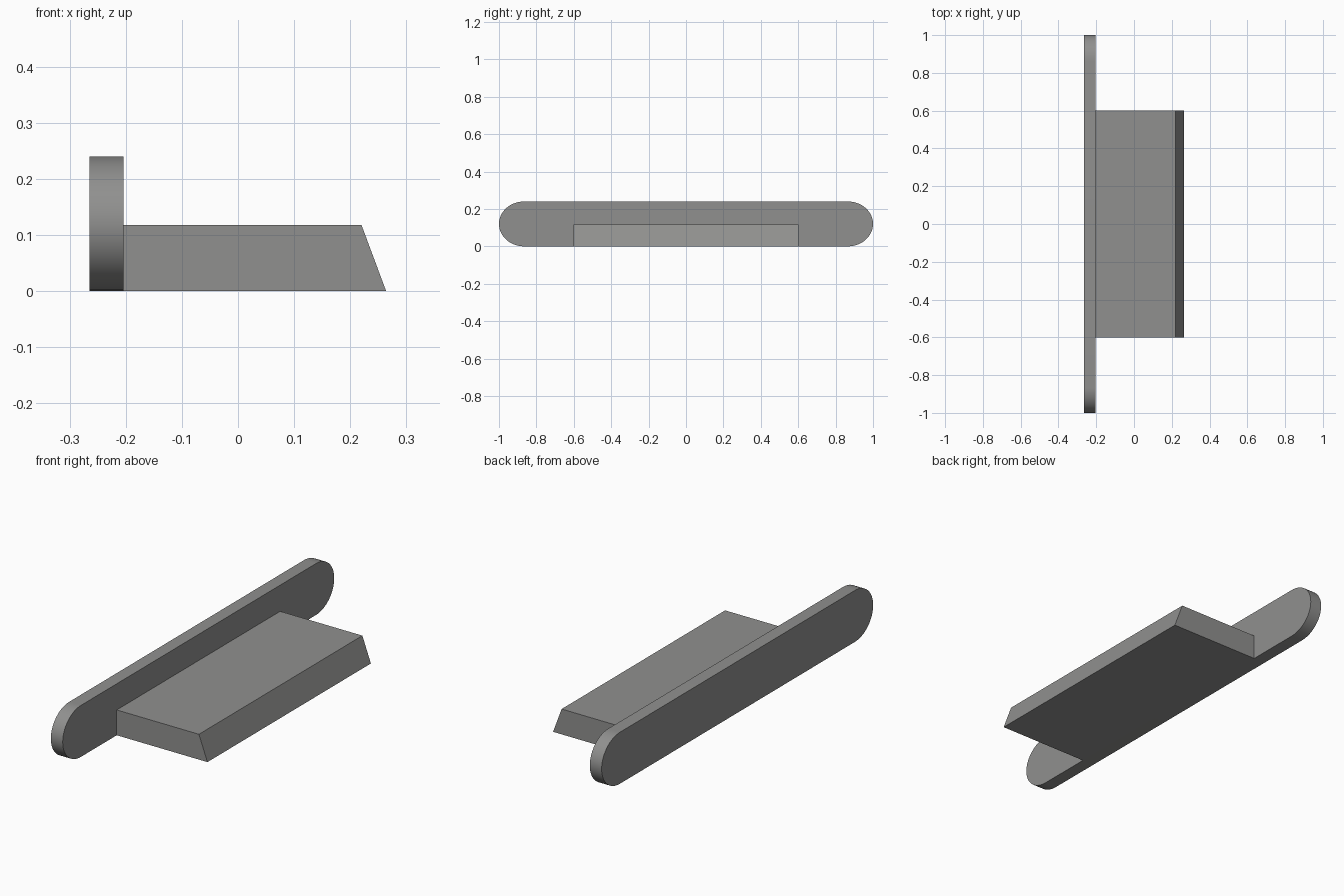
import bpy, bmesh, math

if "Cube" in bpy.data.objects:
    bpy.data.objects.remove(bpy.data.objects["Cube"])

# Dark grey shared by both parts
grey = bpy.data.materials.new("dark_grey")
grey.diffuse_color = (0.28, 0.28, 0.275, 1)
grey.use_nodes = True
grey.node_tree.nodes["Principled BSDF"].inputs["Base Color"].default_value = grey.diffuse_color


def extrude_profile(name, points, offset):
    """Make a solid by extruding a closed planar profile along offset."""
    bm = bmesh.new()
    face = bm.faces.new([bm.verts.new(p) for p in points])
    result = bmesh.ops.extrude_face_region(bm, geom=[face], use_keep_orig=True)
    verts = [g for g in result["geom"] if isinstance(g, bmesh.types.BMVert)]
    bmesh.ops.translate(bm, verts=verts, vec=offset)
    bmesh.ops.recalc_face_normals(bm, faces=bm.faces)
    mesh = bpy.data.meshes.new(name)
    bm.to_mesh(mesh)
    bm.free()
    mesh.materials.append(grey)
    obj = bpy.data.objects.new(name, mesh)
    bpy.context.collection.objects.link(obj)
    return obj


# Upright back plate with rounded ends
BACK, FRONT = -0.265, -0.204
END_Y, END_RY, HALF_H, SEGMENTS = 0.865, 0.135, 0.12, 32
outline = []
for side, start in ((1, -math.pi / 2), (-1, math.pi / 2)):
    for i in range(SEGMENTS + 1):
        a = start + math.pi * i / SEGMENTS
        outline.append((BACK, side * END_Y + END_RY * math.cos(a),
                        HALF_H + HALF_H * math.sin(a)))
# cos(a) is already negative on the left end, so both caps bulge outward
plate = extrude_profile("back_plate", outline, (FRONT - BACK, 0, 0))
bpy.context.view_layer.objects.active = plate
plate.select_set(True)
bpy.ops.object.shade_smooth_by_angle(angle=math.radians(30))

# Long block with a sloped outer face
HALF_LEN = 0.602
section = [(FRONT, 0), (0.264, 0), (0.22, 0.118), (FRONT, 0.118)]
extrude_profile("sloped_block", [(x, -HALF_LEN, z) for x, z in section],
                (0, 2 * HALF_LEN, 0))
